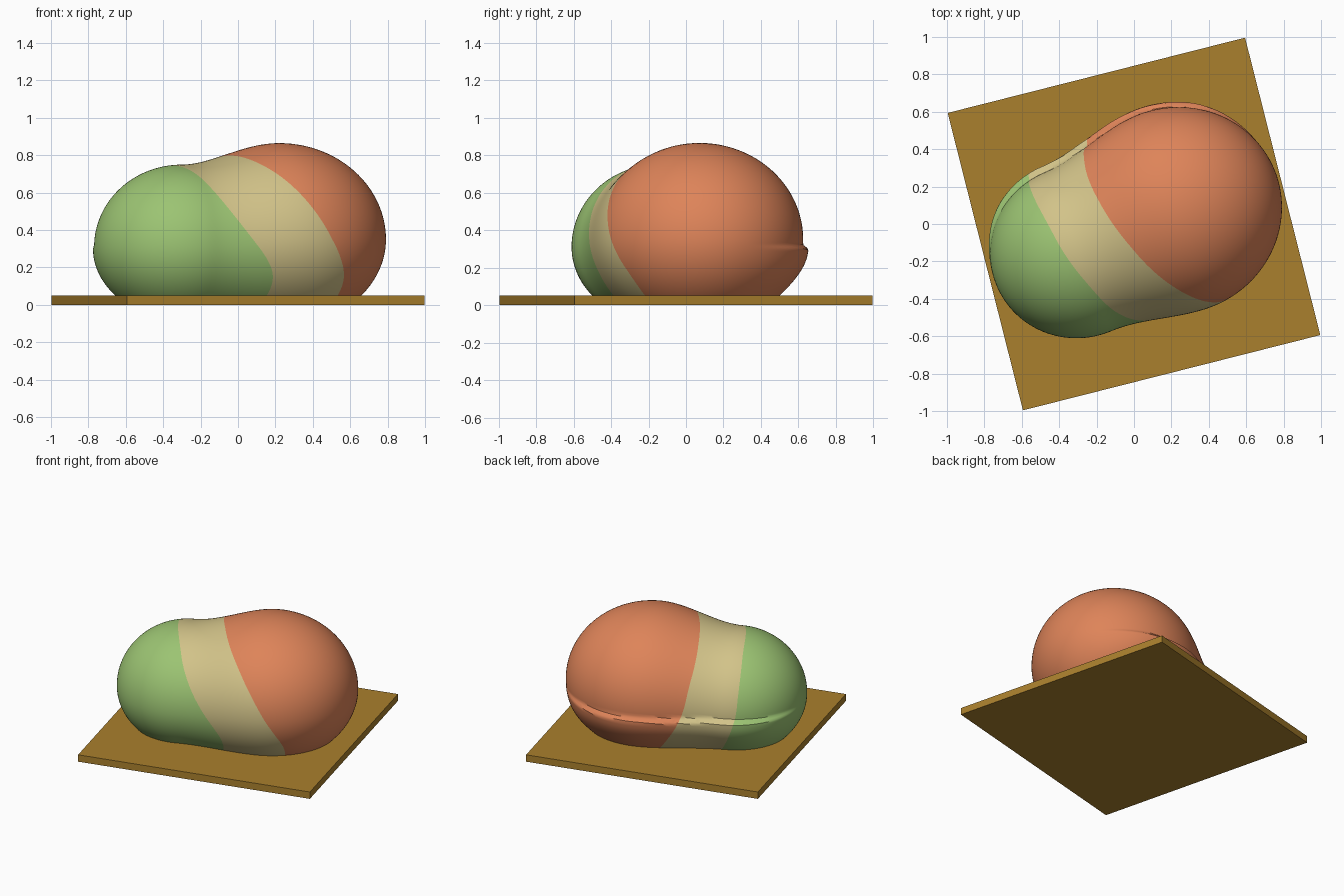
import bpy, bmesh, math
from mathutils import Matrix, Vector

if "Cube" in bpy.data.objects:
    bpy.data.objects.remove(bpy.data.objects["Cube"])


def material(name, rgb):
    m = bpy.data.materials.new(name)
    m.diffuse_color = (*rgb, 1)
    m.use_nodes = True
    m.node_tree.nodes["Principled BSDF"].inputs["Base Color"].default_value = m.diffuse_color
    return m


GREEN = material("soft_green", (0.33, 0.55, 0.17))
TAN = material("pale_tan", (0.645, 0.546, 0.25))
CORAL = material("coral", (0.73, 0.23, 0.10))
WOOD = material("board_brown", (0.40, 0.215, 0.026))

# Square board, turned on the ground
bm = bmesh.new()
bmesh.ops.create_cube(bm, size=1, matrix=Matrix.Rotation(math.radians(14.2), 4, 'Z')
                      @ Matrix.Translation((0, 0, 0.025)) @ Matrix.Diagonal((1.64, 1.64, 0.05, 1)))
mesh = bpy.data.meshes.new("board")
bm.to_mesh(mesh)
bm.free()
mesh.materials.append(WOOD)
bpy.context.collection.objects.link(bpy.data.objects.new("board", mesh))

# Colour borders: (angle around the long axis, position along it)
BORDER_A = [(-45, -.30), (0, -.43), (40, -.44), (90, -.407), (143, -.283),
            (172, -.159), (193, -.029), (211, .02), (260, -.12), (315, -.30)]
BORDER_B = [(-32, .06), (0, -.08), (48, -.138), (82, -.112), (119, -.012),
            (149, .136), (175, .286), (198, .396), (212, .43), (270, .3), (328, .06)]


def lookup(points, deg):
    lo = points[0][0]
    deg = (deg - lo) % 360 + lo
    for (a, ta), (b, tb) in zip(points, points[1:]):
        if deg <= b:
            return ta + (tb - ta) * (deg - a) / (b - a)


def border(points, deg):
    return sum(lookup(points, deg + o) for o in range(-14, 15, 2)) / 15


def smooth(k):
    k = max(0, min(1, k))
    return k * k * (3 - 2 * k)


T0, T1 = -0.335, 0.23          # centres of the small and large lobes
END0, END1 = T0 - 0.47, T1 + 0.575
AXIS = Vector((0.921, 0.39, 0))
SIDE = Vector((-0.39, 0.921, 0))


def surface(t, ang):
    k = smooth((t - T0) / (T1 - T0))
    cap = 1
    if t < T0:
        cap = math.sqrt(max(0, 1 - ((t - T0) / (END0 - T0)) ** 2))
    elif t > T1:
        cap = math.sqrt(max(0, 1 - ((t - T1) / (END1 - T1)) ** 2))
    mid = 0.31 + 0.04 * k
    up, down = 0.44 + 0.075 * k, 0.40 + 0.07 * k
    c, s = math.cos(ang), math.sin(ang)
    v = -0.02 + cap * (0.46 + 0.09 * k) * c
    z = mid + cap * (up if s > 0 else down) * s
    # raised lip along the back
    if c > 0:
        lip = smooth((0.325 - z) / 0.03) * smooth((z - 0.02) / 0.24)
        v += 0.035 * lip * smooth(c * 1.5) * smooth(cap * 1.2)
    p = AXIS * t + SIDE * v
    return (p.x, p.y, max(z, 0.02))


# Rounded two-lobed body, its rings following the colour borders
N, CAP, BAND = 180, 40, 20
bm = bmesh.new()
rings = []
for r in range(1, 2 * CAP + BAND):
    ring = []
    for i in range(N):
        deg = 360 * i / N
        a, b = border(BORDER_A, deg), border(BORDER_B, deg)
        if r <= CAP:
            t = END0 + (a - END0) * (1 - math.cos(math.pi / 2 * r / CAP))
        elif r <= CAP + BAND:
            t = a + (b - a) * (r - CAP) / BAND
        else:
            t = END1 - (END1 - b) * (1 - math.cos(math.pi / 2 * (2 * CAP + BAND - r) / CAP))
        ring.append(bm.verts.new(surface(t, math.radians(deg))))
    rings.append(ring)

for r in range(len(rings) - 1):
    for i in range(N):
        j = (i + 1) % N
        f = bm.faces.new((rings[r][i], rings[r][j], rings[r + 1][j], rings[r + 1][i]))
        f.material_index = 0 if r + 1 < CAP else 1 if r + 1 < CAP + BAND else 2
for ring, end, idx in ((rings[0], END0, 0), (rings[-1], END1, 2)):
    tip = bm.verts.new(surface(end, 0))
    for i in range(N):
        bm.faces.new((ring[i], ring[(i + 1) % N], tip)).material_index = idx
bmesh.ops.recalc_face_normals(bm, faces=bm.faces)
mesh = bpy.data.meshes.new("body")
bm.to_mesh(mesh)
bm.free()
for m in (GREEN, TAN, CORAL):
    mesh.materials.append(m)
body = bpy.data.objects.new("body", mesh)
bpy.context.collection.objects.link(body)
bpy.context.view_layer.objects.active = body
body.select_set(True)
bpy.ops.object.shade_smooth_by_angle(angle=math.radians(40))
